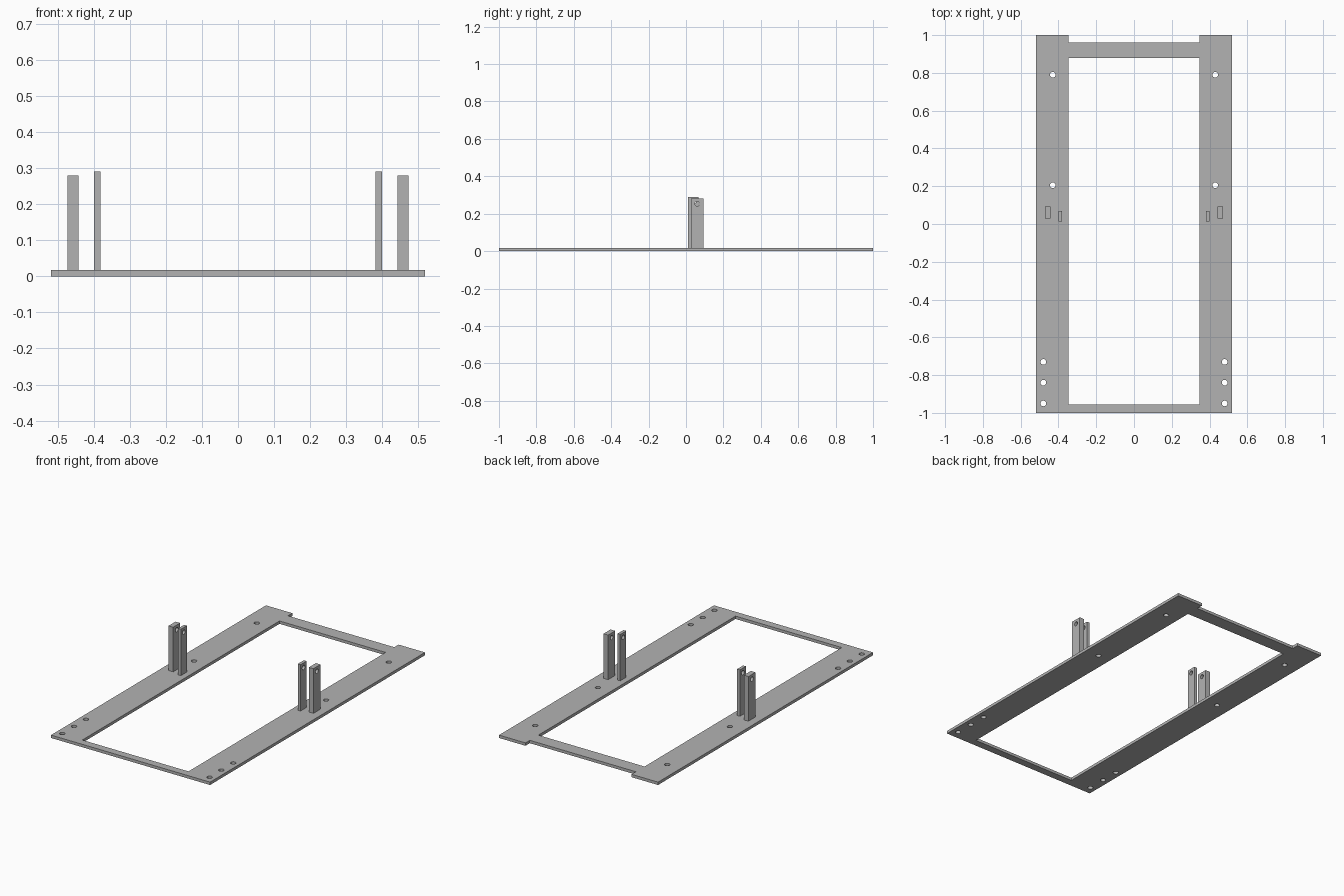
import bpy, bmesh, math
from mathutils import Matrix

if "Cube" in bpy.data.objects:
    bpy.data.objects.remove(bpy.data.objects["Cube"], do_unlink=True)

GREY = (0.45, 0.45, 0.45, 1)
steel = bpy.data.materials.new("plain grey")
steel.use_nodes = True
steel.diffuse_color = GREY
steel.node_tree.nodes["Principled BSDF"].inputs["Base Color"].default_value = GREY


def circle(x, y, r, n=24):
    return [(x + r * math.cos(math.tau * i / n), y + r * math.sin(math.tau * i / n))
            for i in range(n)]


def rect(x0, y0, x1, y1):
    return [(x0, y0), (x1, y0), (x1, y1), (x0, y1)]


def sheet(name, loops, thickness, matrix):
    """Extrude an outline with holes into a solid plate."""
    curve = bpy.data.curves.new(name + "_profile", 'CURVE')
    curve.dimensions = '2D'
    curve.fill_mode = 'BOTH'
    curve.extrude = thickness / 2
    for loop in loops:
        spline = curve.splines.new('POLY')
        spline.points.add(len(loop) - 1)
        for point, (x, y) in zip(spline.points, loop):
            point.co = (x, y, 0, 1)
        spline.use_cyclic_u = True
    helper = bpy.data.objects.new(name + "_profile", curve)
    bpy.context.collection.objects.link(helper)
    deps = bpy.context.evaluated_depsgraph_get()
    mesh = bpy.data.meshes.new_from_object(helper.evaluated_get(deps))
    bpy.data.objects.remove(helper, do_unlink=True)
    bpy.data.curves.remove(curve)

    # weld the caps to the walls and orient the faces outward
    bm = bmesh.new()
    bm.from_mesh(mesh)
    bmesh.ops.remove_doubles(bm, verts=bm.verts, dist=1e-5)
    bmesh.ops.transform(bm, matrix=matrix, verts=bm.verts)
    bmesh.ops.recalc_face_normals(bm, faces=bm.faces)
    for face in bm.faces:
        face.smooth = False
        face.material_index = 0
    bm.to_mesh(mesh)
    bm.free()
    mesh.materials.clear()
    mesh.materials.append(steel)
    obj = bpy.data.objects.new(name, mesh)
    bpy.context.collection.objects.link(obj)
    return obj


# base frame: wide side rails, recessed back bar, narrow front bar, bolt holes
T = 0.017
W, INNER = 0.518, 0.346
half = [(W, -1), (W, 1), (INNER, 1), (INNER, 0.96)]
outline = half + [(-x, y) for x, y in reversed(half)]
opening = rect(-INNER, -0.955, INNER, 0.88)
bolts = [(0.43, 0.79), (0.43, 0.205), (0.48, -0.73), (0.48, -0.84), (0.48, -0.95)]
holes = [circle(side * x, y, 0.015) for side in (-1, 1) for x, y in bolts]
sheet("base_frame", [outline, opening] + holes, T, Matrix.Translation((0, 0, T / 2)))

# upright posts: profile in the side plane, pin hole near the top
to_side = Matrix(((0, 0, 1, 0), (1, 0, 0, 0), (0, 1, 0, 0), (0, 0, 0, 1)))
posts = [("outer_post", 0.457, 0.030, 0.028, 0.093, 0.28),
         ("inner_post", 0.390, 0.018, 0.012, 0.068, 0.29)]
for label, side in (("left", 1), ("right", -1)):
    for name, x, width, y0, y1, top in posts:
        pin = circle((y0 + y1) / 2, top - 0.027, 0.013)
        sheet(f"{label}_{name}", [rect(y0, T, y1, top), pin], width,
              Matrix.Translation((side * x, 0, 0)) @ to_side)
